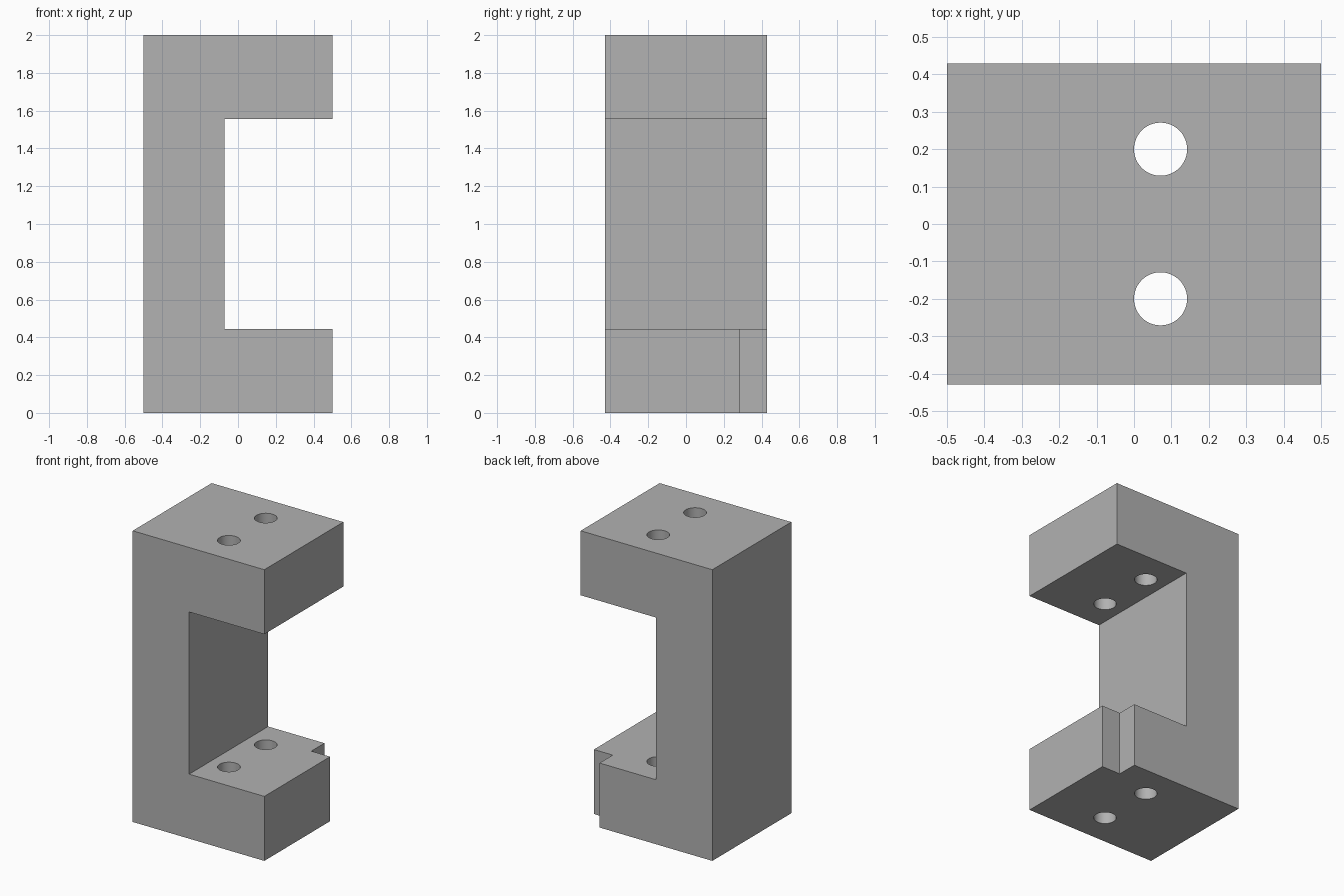
import bpy
import bmesh

default = bpy.data.objects.get("Cube")
if default:
    bpy.data.objects.remove(default, do_unlink=True)

WIDTH, DEPTH, HEIGHT = 1.0, 0.857, 2.0
ARM = 0.443          # thickness of each arm
SPINE_X = -0.071     # inner face of the spine
NOTCH = 0.143        # corner notch size
HOLE_R, HOLE_X, HOLE_Y = 0.071, 0.071, 0.2

grey = bpy.data.materials.new("plain_grey")
grey.use_nodes = True
colour = (0.445, 0.445, 0.445, 1)
grey.diffuse_color = colour
grey.node_tree.nodes["Principled BSDF"].inputs["Base Color"].default_value = colour


def prism(name, profile, direction):
    """Extrude a closed profile of 3D points along a direction."""
    bm = bmesh.new()
    face = bm.faces.new([bm.verts.new(p) for p in profile])
    new = bmesh.ops.extrude_face_region(bm, geom=[face])["geom"]
    verts = [g for g in new if isinstance(g, bmesh.types.BMVert)]
    bmesh.ops.translate(bm, verts=verts, vec=direction)
    bmesh.ops.recalc_face_normals(bm, faces=bm.faces)
    mesh = bpy.data.meshes.new(name)
    bm.to_mesh(mesh)
    bm.free()
    mesh.materials.append(grey)
    obj = bpy.data.objects.new(name, mesh)
    bpy.context.collection.objects.link(obj)
    return obj


def cut(target, cutter):
    """Subtract the cutter, then discard it."""
    bpy.context.view_layer.objects.active = target
    mod = target.modifiers.new("cut", 'BOOLEAN')
    mod.operation, mod.solver, mod.object = 'DIFFERENCE', 'EXACT', cutter
    bpy.ops.object.modifier_apply(modifier=mod.name)
    bpy.data.objects.remove(cutter, do_unlink=True)


# C-shaped body
x, y, top = WIDTH / 2, DEPTH / 2, HEIGHT - ARM
outline = [(-x, 0), (x, 0), (x, ARM), (SPINE_X, ARM),
           (SPINE_X, top), (x, top), (x, HEIGHT), (-x, HEIGHT)]
bracket = prism("c_bracket", [(px, -y, pz) for px, pz in outline], (0, DEPTH, 0))

# Square notch in the back corner of the lower arm
nx, ny, out = x - NOTCH, y - NOTCH, 0.1
square = [(nx, ny), (x + out, ny), (x + out, y + out), (nx, y + out)]
cut(bracket, prism("notch_cutter", [(px, py, -out) for px, py in square],
                   (0, 0, ARM + 2 * out)))

# Two bolt holes running through both arms
for side in (-1, 1):
    bpy.ops.mesh.primitive_cylinder_add(
        vertices=48, radius=HOLE_R, depth=HEIGHT + 1,
        location=(HOLE_X, side * HOLE_Y, HEIGHT / 2))
    drill = bpy.context.object
    drill.data.materials.append(grey)
    cut(bracket, drill)

# Smooth hole walls, sharp edges elsewhere
bpy.ops.object.select_all(action='DESELECT')
bracket.select_set(True)
bpy.context.view_layer.objects.active = bracket
bpy.ops.object.shade_smooth_by_angle()
